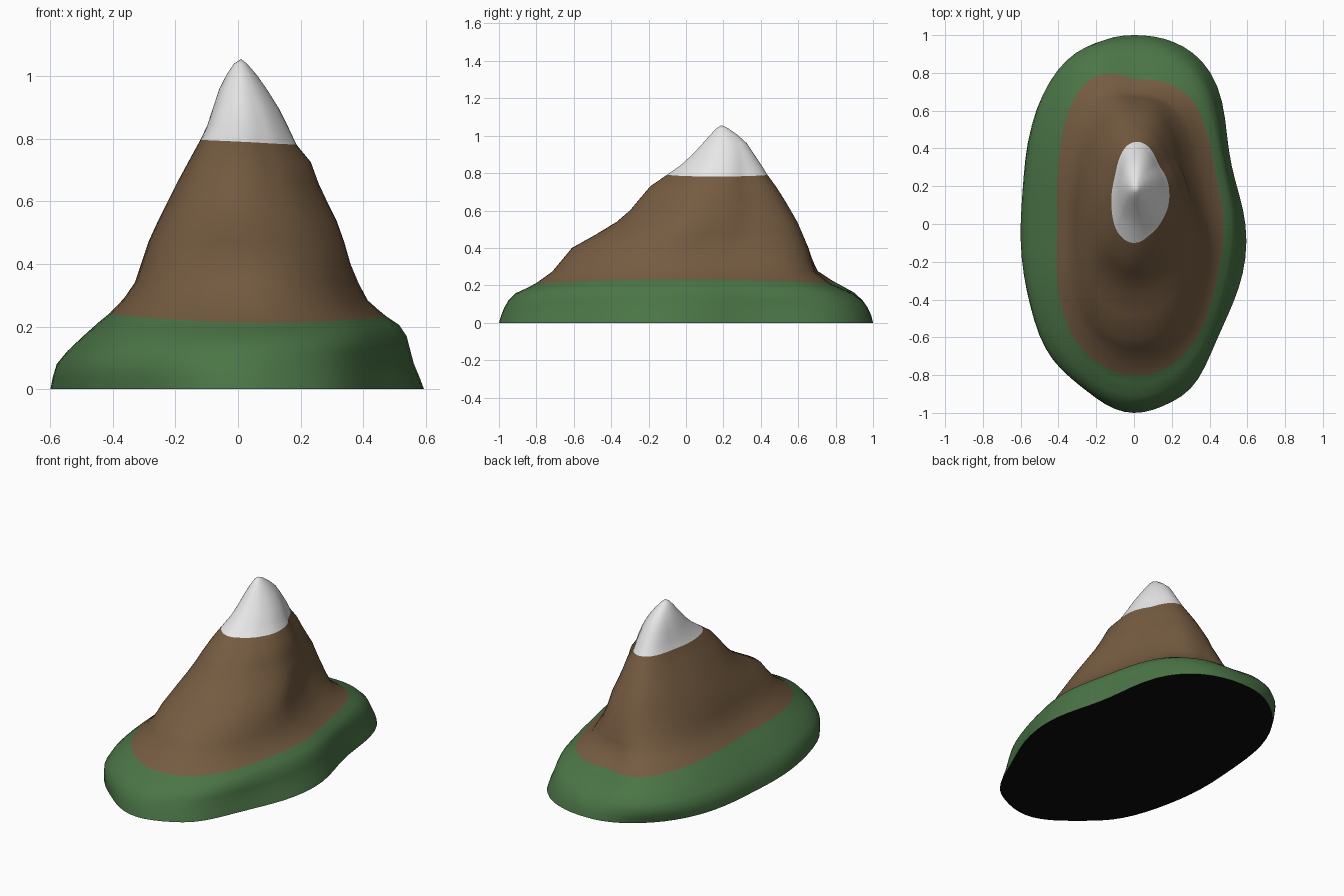
import bpy, bmesh, math

if "Cube" in bpy.data.objects:
    bpy.data.objects.remove(bpy.data.objects["Cube"])

SEG = 72


def material(name, rgb):
    m = bpy.data.materials.new(name)
    m.diffuse_color = (*rgb, 1)
    m.use_nodes = True
    m.node_tree.nodes["Principled BSDF"].inputs["Base Color"].default_value = m.diffuse_color
    return m


# Contour outlines seen from above (x, y), each tied to a height
FOOT = [(0, 1), (.15, .985), (.3, .92), (.4, .82), (.46, .7), (.48, .5), (.49, .38), (.53, .2),
        (.585, .05), (.595, -.1), (.57, -.28), (.5, -.45), (.42, -.62), (.35, -.8), (.3, -.88),
        (.2, -.93), (0, -1), (-.1, -.98), (-.22, -.9), (-.32, -.81), (-.42, -.73), (-.49, -.62),
        (-.54, -.45), (-.585, -.25), (-.6, -.05), (-.58, .2), (-.57, .4), (-.52, .6),
        (-.43, .76), (-.33, .87), (-.23, .94), (-.15, .985)]
TREE = [(-.25, .8), (0, .77), (.25, .73), (.33, .68), (.4, .5), (.45, .25), (.5, 0), (.45, -.3),
        (.35, -.6), (.2, -.75), (0, -.8), (-.2, -.74), (-.35, -.6), (-.42, -.4), (-.42, 0),
        (-.42, .35), (-.38, .6)]
MID = [(0, .635), (.13, .6), (.21, .45), (.24, .3), (.3, .1), (.34, -.05), (.29, -.25),
       (.2, -.42), (0, -.52), (-.17, -.45), (-.26, -.3), (-.295, 0), (-.28, .25), (-.2, .5), (-.1, .62)]
SNOW = [(0, .43), (.07, .41), (.13, .3), (.18, .22), (.185, .1), (.15, .02), (.08, -.06),
        (-.03, -.1), (-.1, -.03), (-.12, .08), (-.1, .25), (-.05, .4)]

# Height, then left, right, front and back reach
LEVELS = [(0, -.6, .595, -1, 1), (.04, -.592, .58, -.988, .99), (.08, -.58, .563, -.972, .972),
          (.12, -.545, .552, -.95, .945), (.165, -.49, .54, -.91, .9), (.2, -.445, .515, -.84, .84),
          (.225, -.41, .475, -.80, .795), (.28, -.365, .415, -.715, .705),
          (.34, -.33, .385, -.66, .675), (.4, -.31, .36, -.61, .655), (.47, -.287, .34, -.485, .625),
          (.54, -.255, .315, -.37, .595), (.6, -.225, .285, -.3, .56), (.66, -.195, .257, -.25, .525),
          (.73, -.155, .233, -.19, .48), (.79, -.12, .187, -.10, .435), (.84, -.098, .162, -.03, .405),
          (.9, -.08, .13, .035, .365), (.96, -.06, .092, .09, .325), (1.005, -.037, .06, .13, .275),
          (1.04, -.014, .03, .163, .225)]
TREE_RING, SNOW_RING = 6, 15


def polar_shape(points):
    """Outline scaled to a unit box, resampled by angle and smoothed."""
    xs, ys = zip(*points)
    cx, cy = (min(xs) + max(xs)) / 2, (min(ys) + max(ys)) / 2
    sx, sy = (max(xs) - min(xs)) / 2, (max(ys) - min(ys)) / 2
    pol = sorted((math.atan2((y - cy) / sy, (x - cx) / sx) % math.tau,
                  math.hypot((x - cx) / sx, (y - cy) / sy)) for x, y in points)
    pol = [(pol[-1][0] - math.tau, pol[-1][1])] + pol + [(pol[0][0] + math.tau, pol[0][1])]
    radii = []
    for i in range(SEG):
        a = math.tau * i / SEG
        for (a0, r0), (a1, r1) in zip(pol, pol[1:]):
            if a0 <= a <= a1:
                radii.append(r0 + (r1 - r0) * (a - a0) / max(a1 - a0, 1e-6))
                break
    for _ in range(3):
        radii = [(radii[i - 1] + 2 * radii[i] + radii[(i + 1) % SEG]) / 4 for i in range(SEG)]
    return radii


SHAPES = [(0, polar_shape(FOOT)), (.225, polar_shape(TREE)),
          (.45, polar_shape(MID)), (.79, polar_shape(SNOW)), (1.06, [1] * SEG)]


def ring_points(level):
    """Blend the outlines for this height and fit them to its reach."""
    z, xl, xr, yf, yb = level
    for (z0, s0), (z1, s1) in zip(SHAPES, SHAPES[1:]):
        if z0 <= z <= z1:
            t = (z - z0) / (z1 - z0)
            radii = [p + (q - p) * t for p, q in zip(s0, s1)]
            break
    pts = [(r * math.cos(math.tau * i / SEG), r * math.sin(math.tau * i / SEG))
           for i, r in enumerate(radii)]
    x0, x1 = min(p[0] for p in pts), max(p[0] for p in pts)
    y0, y1 = min(p[1] for p in pts), max(p[1] for p in pts)
    tree = max(0, 1 - abs(z - .225) / .12)      # wavy tree line
    snow = max(0, 1 - abs(z - .79) / .12)       # tilted snow line
    out = []
    for i, (x, y) in enumerate(pts):
        a = math.tau * i / SEG
        dz = tree * (.013 * math.cos(2 * a) - .006 * math.cos(a)) - snow * .008 * math.cos(a)
        out.append((xl + (x - x0) / (x1 - x0) * (xr - xl),
                    yf + (y - y0) / (y1 - y0) * (yb - yf), z + dz))
    return out


# Mountain: lofted contour rings, closed by a peak and a flat underside
bm = bmesh.new()
rings = [[bm.verts.new(p) for p in ring_points(lv)] for lv in LEVELS]
for k, (lo, hi) in enumerate(zip(rings, rings[1:])):
    for i in range(SEG):
        j = (i + 1) % SEG
        f = bm.faces.new((lo[i], lo[j], hi[j], hi[i]))
        f.material_index = 0 if k < TREE_RING else 1 if k < SNOW_RING else 2
peak = bm.verts.new((.01, .19, 1.056))
for i in range(SEG):
    bm.faces.new((rings[-1][i], rings[-1][(i + 1) % SEG], peak)).material_index = 2
bm.faces.new(rings[0][::-1]).material_index = 3

mesh = bpy.data.meshes.new("mountain")
bm.to_mesh(mesh)
bm.free()
for m in (material("grass green", (.07, .178, .062)), material("rock brown", (.178, .106, .053)),
          material("snow white", (.8, .8, .8)), material("underside black", (.004, .004, .004))):
    mesh.materials.append(m)
mountain = bpy.data.objects.new("mountain", mesh)
bpy.context.collection.objects.link(mountain)
bpy.context.view_layer.objects.active = mountain
mountain.select_set(True)
bpy.ops.object.shade_smooth_by_angle(angle=math.radians(55))
